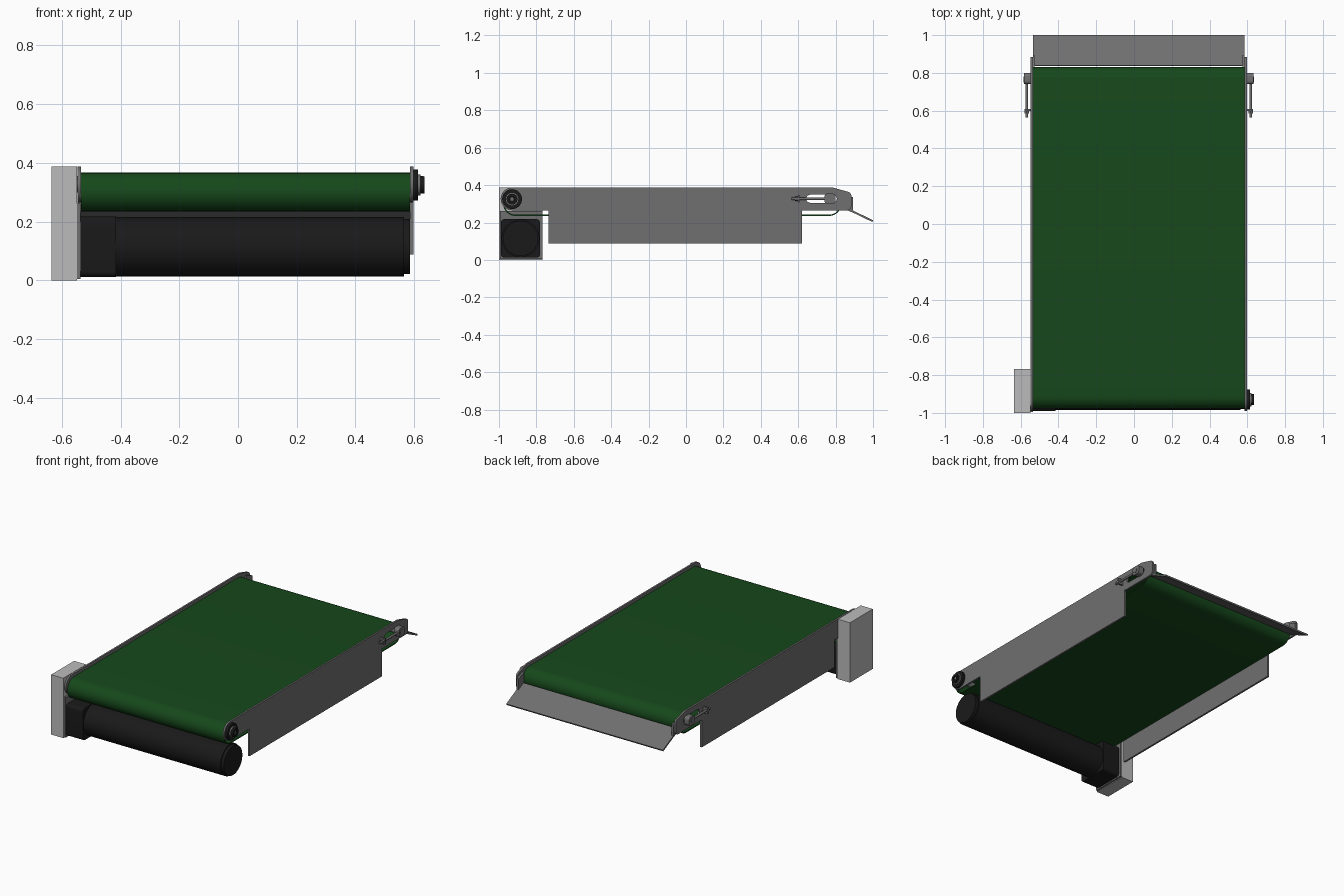
import bpy, bmesh
from math import pi, cos, sin
from mathutils import Matrix, Vector

if "Cube" in bpy.data.objects:
    bpy.data.objects.remove(bpy.data.objects["Cube"])

CX = 0.025          # centre line of the belt
HALF = 0.56         # half width of the belt


def material(name, rgb):
    m = bpy.data.materials.new(name)
    m.diffuse_color = (*rgb, 1)
    m.use_nodes = True
    m.node_tree.nodes["Principled BSDF"].inputs["Base Color"].default_value = m.diffuse_color
    return m


GREEN = material("belt_green", (0.008, 0.065, 0.011))
BLACK = material("motor_black", (0.01, 0.01, 0.01))
STEEL = material("dark_steel", (0.16, 0.16, 0.16))
LIGHT = material("cover_grey", (0.5, 0.5, 0.5))


def finish(name, mesh, mat):
    mesh.name = name
    mesh.materials.clear()
    mesh.materials.append(mat)
    ob = bpy.data.objects.new(name, mesh)
    bpy.context.collection.objects.link(ob)
    bpy.ops.object.select_all(action='DESELECT')
    ob.select_set(True)
    bpy.context.view_layer.objects.active = ob
    bpy.ops.object.shade_smooth_by_angle(angle=0.6)
    return ob


def arc(y, z, r, a0, a1, n=12):
    return [(y + r * cos(a0 + (a1 - a0) * i / n), z + r * sin(a0 + (a1 - a0) * i / n))
            for i in range(n + 1)]


def capsule(y0, y1, z, r, n=16):
    return arc(y0, z, r, pi / 2, 3 * pi / 2, n) + arc(y1, z, r, -pi / 2, pi / 2, n)


def rounded_rect(y0, y1, z0, z1, r):
    return (arc(y1 - r, z1 - r, r, 0, pi / 2, 6) + arc(y0 + r, z1 - r, r, pi / 2, pi, 6)
            + arc(y0 + r, z0 + r, r, pi, 1.5 * pi, 6) + arc(y1 - r, z0 + r, r, 1.5 * pi, 2 * pi, 6))


def profile(name, loops, x0, x1, mat):
    """Side profile (y, z), inner loops become holes, extruded from x0 to x1."""
    cu = bpy.data.curves.new(name, 'CURVE')
    cu.dimensions, cu.fill_mode = '2D', 'BOTH'
    cu.extrude = (x1 - x0) / 2
    for pts in loops:
        s = cu.splines.new('POLY')
        s.points.add(len(pts) - 1)
        for p, (a, b) in zip(s.points, pts):
            p.co = (a, b, 0, 1)
        s.use_cyclic_u = True
    tmp = bpy.data.objects.new("tmp", cu)
    bpy.context.collection.objects.link(tmp)
    dg = bpy.context.evaluated_depsgraph_get()
    me = bpy.data.meshes.new_from_object(tmp.evaluated_get(dg))
    bpy.data.objects.remove(tmp)
    me.transform(Matrix(((0, 0, 1, (x0 + x1) / 2), (1, 0, 0, 0), (0, 1, 0, 0), (0, 0, 0, 1))))
    bm = bmesh.new()
    bm.from_mesh(me)
    bmesh.ops.remove_doubles(bm, verts=bm.verts, dist=1e-5)
    bmesh.ops.recalc_face_normals(bm, faces=bm.faces)
    bm.to_mesh(me)
    bm.free()
    return finish(name, me, mat)


def box(name, x, y, z, mat):
    bm = bmesh.new()
    bmesh.ops.create_cube(bm, size=1)
    for v in bm.verts:
        v.co = Vector([(a + b) / 2 + c * (b - a) for (a, b), c in zip((x, y, z), v.co)])
    me = bpy.data.meshes.new(name)
    bm.to_mesh(me)
    bm.free()
    return finish(name, me, mat)


def rod(name, p, q, r, mat, n=32):
    p, q = Vector(p), Vector(q)
    d = q - p
    bm = bmesh.new()
    bmesh.ops.create_cone(bm, cap_ends=True, segments=n, radius1=r, radius2=r, depth=d.length)
    bm.transform(Matrix.Translation((p + q) / 2) @ d.to_track_quat('Z', 'Y').to_matrix().to_4x4())
    me = bpy.data.meshes.new(name)
    bm.to_mesh(me)
    bm.free()
    return finish(name, me, mat)


# Belt loop and the shafts it turns on
profile("belt", [capsule(-0.912, 0.765, 0.301, 0.066), capsule(-0.912, 0.765, 0.301, 0.059)],
        CX - HALF, CX + HALF, GREEN)
rod("drive_shaft", (-0.56, -0.93, 0.325), (0.60, -0.93, 0.325), 0.018, STEEL)
rod("tail_shaft", (-0.56, 0.765, 0.327), (0.61, 0.765, 0.327), 0.016, STEEL)

# Side plates with the tension slot
outline = (arc(-0.93, 0.326, 0.061, pi / 2, 3 * pi / 2)
           + [(-0.735, 0.265), (-0.735, 0.088), (0.62, 0.088), (0.62, 0.265)]
           + arc(0.86, 0.29, 0.025, -pi / 2, 0, 6) + arc(0.86, 0.34, 0.025, 0, 1.3, 6)
           + [(0.785, 0.387)])
slot = capsule(0.665, 0.785, 0.327, 0.022, 8)

for side, s in (("left", -1), ("right", 1)):
    def X(d):                       # distance outward from the belt edge
        return CX + s * (HALF + d)

    def span(a, b):
        return tuple(sorted((X(a), X(b))))

    profile(side + "_side_plate", [outline, slot], *span(0, 0.012), STEEL)
    # Belt tensioner: sliding block, bolt, lug and nuts
    profile(side + "_tension_block", [rounded_rect(0.74, 0.80, 0.299, 0.355, 0.018)],
            *span(0.012, 0.047), STEEL)
    rod(side + "_shaft_bolt", (X(0.04), 0.765, 0.327), (X(0.05), 0.765, 0.327), 0.017, STEEL, 6)
    rod(side + "_tension_rod", (X(0.033), 0.565, 0.327), (X(0.033), 0.745, 0.327), 0.007, STEEL, 16)
    box(side + "_tension_lug", span(0.012, 0.046), (0.598, 0.608), (0.307, 0.347), STEEL)
    rod(side + "_tension_nut", (X(0.033), 0.584, 0.327), (X(0.033), 0.598, 0.327), 0.013, STEEL, 6)
    # Tab that holds the chute inside the plate
    profile(side + "_chute_tab", [[(0.835, 0.278), (0.893, 0.252), (0.893, 0.335), (0.835, 0.355)]],
            *span(-0.012, 0), STEEL)

# Sloped discharge chute
profile("discharge_chute", [[(0.836, 0.280), (0.996, 0.203), (1.0, 0.212), (0.84, 0.290)]],
        CX - HALF, CX + HALF, STEEL)

# Front bearing on the right plate
bearing = [arc(-0.93, 0.325, r, 0, 2 * pi * 31 / 32, 31) for r in (0.053, 0.036, 0.029, 0.014)]
profile("bearing_flange", [bearing[0]], 0.597, 0.613, BLACK)
profile("bearing_ring", bearing[1:3], 0.613, 0.622, STEEL)
profile("bearing_hub", [bearing[2], bearing[3]], 0.613, 0.635, BLACK)
rod("bearing_bolt", (0.61, -0.93, 0.325), (0.628, -0.93, 0.325), 0.013, STEEL, 6)

# Drive cover, mounting plate and motor beneath the belt
box("drive_cover", (-0.635, -0.549), (-1.0, -0.767), (0, 0.387), LIGHT)
box("motor_mount_plate", (-0.549, -0.536), (-0.995, -0.767), (0.004, 0.262), STEEL)
profile("gearbox", [rounded_rect(-0.99, -0.78, 0.012, 0.218, 0.02)], -0.536, -0.415, BLACK)
rod("motor_body", (-0.42, -0.885, 0.115), (0.565, -0.885, 0.115), 0.101, BLACK, 64)
rod("motor_end_cap", (0.56, -0.885, 0.115), (0.585, -0.885, 0.115), 0.094, BLACK, 64)
